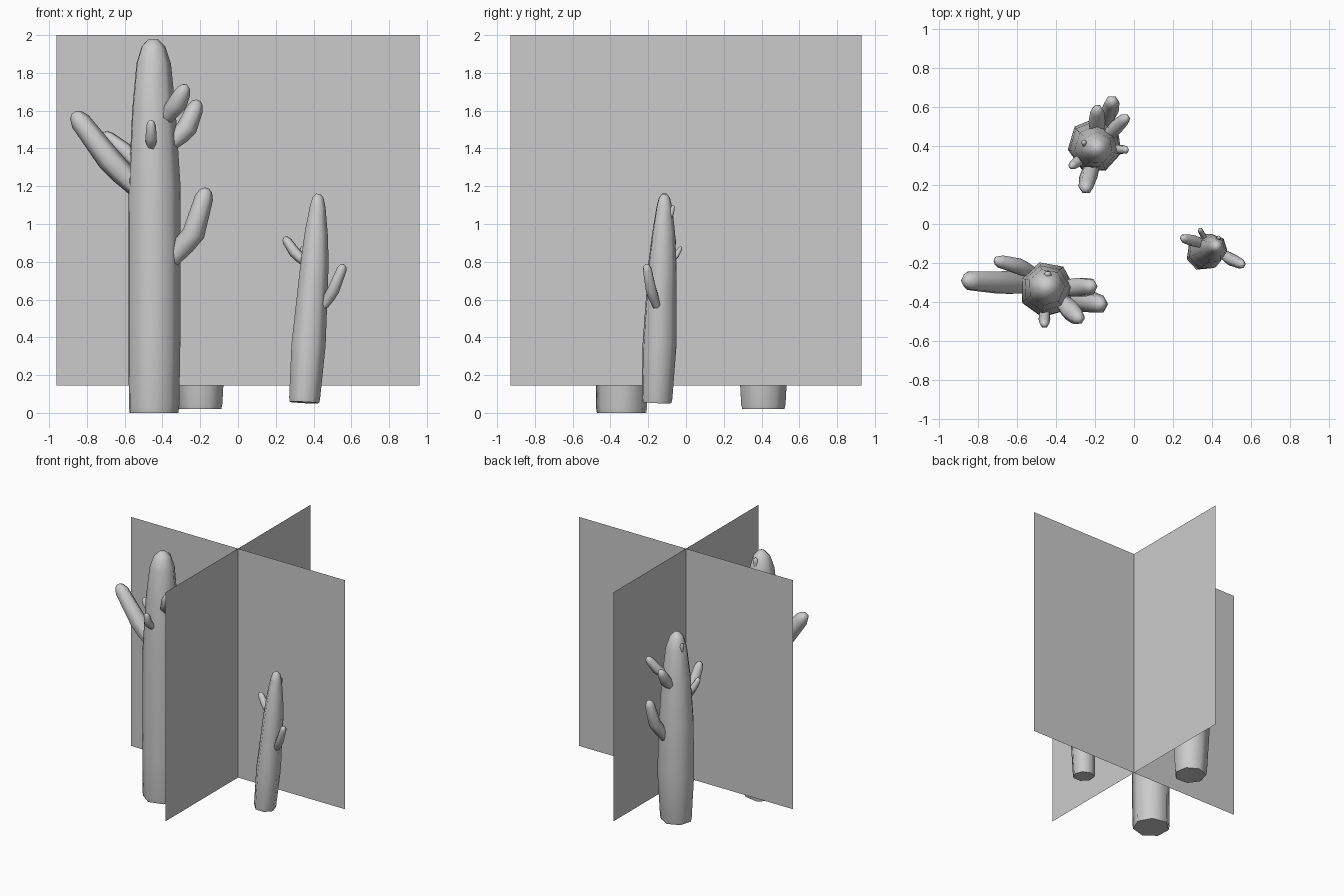
import bpy, bmesh
from math import sin, cos, pi, radians
from mathutils import Vector


def finish(name, bm, smooth=True):
    bmesh.ops.recalc_face_normals(bm, faces=bm.faces[:])
    me = bpy.data.meshes.new(name)
    bm.to_mesh(me)
    bm.free()
    ob = bpy.data.objects.new(name, me)
    bpy.context.collection.objects.link(ob)
    if smooth:
        bpy.ops.object.select_all(action='DESELECT')
        ob.select_set(True)
        bpy.context.view_layer.objects.active = ob
        bpy.ops.object.shade_smooth_by_angle(angle=radians(65))


def tube(name, pts, sides=6, phase=0.0):
    """Closed low-poly tube through (x, y, z, radius) points."""
    bm = bmesh.new()
    rings = []
    for i, (x, y, z, r) in enumerate(pts):
        a, b = pts[max(i - 1, 0)], pts[min(i + 1, len(pts) - 1)]
        t = Vector(b[:3]) - Vector(a[:3])
        q = Vector((0, 0, 1)).rotation_difference(t)
        rings.append([bm.verts.new(Vector((x, y, z)) + q @ Vector(
            (r * cos(phase + 2 * pi * k / sides), r * sin(phase + 2 * pi * k / sides), 0)))
            for k in range(sides)])
    for lo, hi in zip(rings, rings[1:]):
        for k in range(sides):
            n = (k + 1) % sides
            bm.faces.new((lo[k], lo[n], hi[n], hi[k]))
    bm.faces.new(rings[0][::-1])
    bm.faces.new(rings[-1])
    finish(name, bm)


def arm(name, base, mid, tip, r):
    """Bulging arm with a rounded tip."""
    b, m, t = Vector(base), Vector(mid), Vector(tip)
    d = (t - m).normalized()
    tube(name, [(*b, r * .7), (*b.lerp(m, .6), r * .95), (*m, r),
                (*(t - d * r * .9), r * .82), (*(t - d * r * .25), r * .55), (*t, r * .2)])


# Crossed upright cards
for name, ax in (("card_across", Vector((.96, 0, 0))), ("card_along", Vector((0, .93, 0)))):
    bm = bmesh.new()
    lo, hi = Vector((0, 0, .145)), Vector((0, 0, 2))
    bm.faces.new([bm.verts.new(v) for v in (lo - ax, lo + ax, hi + ax, hi - ax)])
    finish(name, bm, False)

# Trunks
tube("tall_trunk", [(-.45, -.34, 0, .134), (-.45, -.34, .03, .139), (-.448, -.338, .38, .143),
                    (-.447, -.335, 1.2, .143), (-.45, -.33, 1.6, .12), (-.45, -.325, 1.85, .095),
                    (-.45, -.325, 1.94, .065), (-.45, -.325, 1.98, .025)], 7, radians(54))
tube("middle_trunk", [(-.2, .405, .02, .116), (-.2, .405, .045, .122), (-.2, .405, .4, .142),
                      (-.2, .4, .8, .134), (-.195, .395, 1.15, .112), (-.19, .39, 1.4, .082),
                      (-.19, .39, 1.49, .052), (-.19, .39, 1.525, .02)], 7, radians(35))
tube("small_trunk", [(.35, -.157, .055, .08), (.351, -.156, .075, .084), (.372, -.143, .36, .093),
                     (.405, -.127, .8, .076), (.413, -.12, .95, .063), (.421, -.116, 1.09, .043),
                     (.423, -.115, 1.14, .03), (.424, -.115, 1.16, .012)], 7, radians(43))

# Arms: base, mid, tip, radius
tall = [
    ((-.52, -.31, 1.17), (-.68, -.30, 1.34), (-.87, -.29, 1.59), .066),
    ((-.52, -.25, 1.30), (-.60, -.215, 1.39), (-.715, -.185, 1.48), .042),
    ((-.36, -.36, .80), (-.235, -.40, .95), (-.165, -.415, 1.19), .06),
    ((-.36, -.33, 1.42), (-.27, -.325, 1.51), (-.21, -.32, 1.655), .055),
    ((-.38, -.39, 1.56), (-.32, -.45, 1.64), (-.275, -.495, 1.735), .052),
    ((-.46, -.43, 1.40), (-.46, -.49, 1.46), (-.46, -.52, 1.55), .03),
    ((-.445, -.29, 1.82), (-.443, -.27, 1.87), (-.443, -.255, 1.945), .025),
]
middle = [
    ((-.21, .32, .95), (-.235, .24, 1.06), (-.25, .175, 1.22), .047),
    ((-.25, .35, 1.02), (-.29, .32, 1.07), (-.325, .295, 1.15), .028),
    ((-.17, .48, .68), (-.125, .58, .84), (-.11, .635, 1.04), .047),
    ((-.19, .46, 1.11), (-.19, .53, 1.18), (-.188, .60, 1.29), .043),
    ((-.15, .44, 1.17), (-.09, .50, 1.24), (-.035, .55, 1.34), .038),
    ((-.11, .385, 1.08), (-.07, .383, 1.12), (-.035, .38, 1.19), .026),
    ((-.23, .40, 1.36), (-.25, .41, 1.40), (-.26, .42, 1.46), .018),
]
small = [
    ((.455, -.155, .565), (.505, -.185, .65), (.56, -.21, .785), .032),
    ((.36, -.105, .79), (.30, -.085, .85), (.245, -.07, .93), .03),
    ((.37, -.08, .80), (.35, -.05, .835), (.338, -.025, .88), .016),
    ((.43, -.085, 1.03), (.434, -.075, 1.06), (.436, -.068, 1.1), .014),
]
for trunk, arms in (("tall", tall), ("middle", middle), ("small", small)):
    for i, a in enumerate(arms, 1):
        arm(f"{trunk}_arm_{i}", *a)
